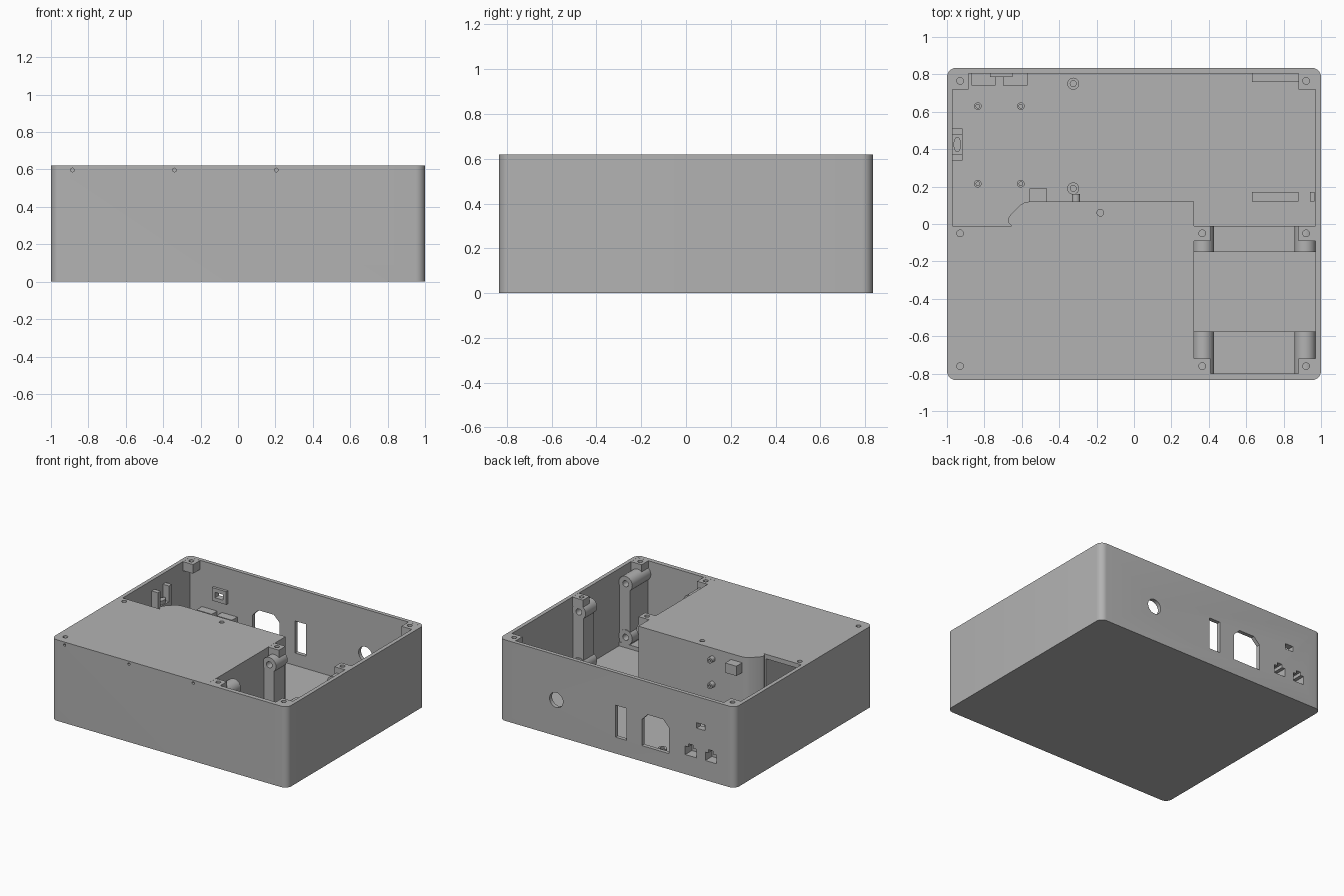
import bpy, bmesh, math

if "Cube" in bpy.data.objects:
    bpy.data.objects.remove(bpy.data.objects["Cube"])

H = 0.62       # case height
FLOOR = 0.03   # floor thickness
grey = bpy.data.materials.new("plain_grey")
grey.diffuse_color = (0.45, 0.45, 0.45, 1)
grey.use_nodes = True
grey.node_tree.nodes["Principled BSDF"].inputs["Base Color"].default_value = grey.diffuse_color


def prism(name, pts, a, b, axis="z"):
    """Extrude a closed outline from a to b along an axis."""
    def place(p, d):
        return {"z": (p[0], p[1], d), "y": (p[0], d, p[1]), "x": (d, p[0], p[1])}[axis]
    bm = bmesh.new()
    lo = [bm.verts.new(place(p, a)) for p in pts]
    hi = [bm.verts.new(place(p, b)) for p in pts]
    bm.faces.new(lo)
    bm.faces.new(hi)
    for i in range(len(pts)):
        j = (i + 1) % len(pts)
        bm.faces.new((lo[i], lo[j], hi[j], hi[i]))
    bmesh.ops.recalc_face_normals(bm, faces=bm.faces)
    me = bpy.data.meshes.new(name)
    bm.to_mesh(me)
    bm.free()
    me.materials.append(grey)
    ob = bpy.data.objects.new(name, me)
    bpy.context.collection.objects.link(ob)
    return ob


def box(name, x0, x1, y0, y1, z0, z1):
    return prism(name, [(x0, y0), (x1, y0), (x1, y1), (x0, y1)], z0, z1)


def circle(u, v, r, n=24):
    return [(u + r * math.cos(2 * math.pi * i / n), v + r * math.sin(2 * math.pi * i / n)) for i in range(n)]


def rounded(w, d, r, n=8):
    pts = []
    for k, (sx, sy) in enumerate([(1, 1), (-1, 1), (-1, -1), (1, -1)]):
        for i in range(n + 1):
            t = math.pi / 2 * (k + i / n)
            pts.append((sx * (w - r) + r * math.cos(t), sy * (d - r) + r * math.sin(t)))
    return pts


def cut(cutter, *targets):
    """Subtract a cutter from each target, then remove it."""
    for ob in targets:
        m = ob.modifiers.new("cut", "BOOLEAN")
        m.operation, m.solver, m.object = "DIFFERENCE", "EXACT", cutter
        bpy.context.view_layer.update()
        dg = bpy.context.evaluated_depsgraph_get()
        me = bpy.data.meshes.new_from_object(ob.evaluated_get(dg))
        ob.modifiers.clear()
        ob.data = me
    bpy.data.objects.remove(cutter)


# Case body with the raised covered section left standing
case = prism("case_body", rounded(1, 0.835, 0.05), 0, H)
cavity = [(-0.97, 0.805), (-0.97, -0.01), (-0.655, -0.01), (-0.672, 0.008), (-0.672, 0.03),
          (-0.66, 0.05), (-0.61, 0.10), (-0.59, 0.113), (-0.56, 0.12), (0.32, 0.12),
          (0.32, -0.80), (0.97, -0.80), (0.97, 0.805)]
cut(prism("cutter", cavity, FLOOR, H + 0.1), case)
# Space below the cover plate
cut(box("cutter", -0.97, -0.67, -0.80, 0.0, FLOOR + 0.001, 0.585), case)

# Screw blocks in the corners of the open areas
blocks = []
for x0, x1, y0, y1 in [(-0.975, -0.885, 0.72, 0.81), (0.88, 0.975, 0.72, 0.81), (0.88, 0.975, -0.09, -0.01),
                       (0.88, 0.975, -0.805, -0.72), (0.315, 0.41, -0.09, -0.01), (0.315, 0.41, -0.805, -0.72)]:
    blocks.append(box("screw_block", x0, x1, y0, y1, 0.55, H - 0.0005))

# Vertical screw holes
for x, y in [(-0.93, 0.765), (0.92, 0.765), (0.92, -0.05), (0.92, -0.76), (0.365, -0.05), (0.365, -0.76)]:
    near = [b for b in blocks if all(abs(sum(v.co[i] for v in b.data.vertices) / len(b.data.vertices) - p) < 0.09
                                     for i, p in enumerate((x, y)))]
    cut(prism("cutter", circle(x, y, 0.018, 16), 0.57, 0.7), *near)
for x, y in [(-0.93, -0.05), (-0.93, -0.76), (-0.18, 0.06)]:
    cut(prism("cutter", circle(x, y, 0.018, 16), 0.57, 0.7), case)
# Small holes along the front
for x in (-0.885, -0.34, 0.205):
    cut(prism("cutter", circle(x, 0.597, 0.01, 12), -0.9, -0.81, "y"), case)

# Network jack housings and small port plate inside the back wall
jacks = [box("jack_housing", x - 0.065, x + 0.065, 0.74, 0.806, 0.12, 0.27) for x in (-0.805, -0.635)]
port = box("port_plate", -0.77, -0.65, 0.785, 0.806, 0.35, 0.45)

# Back wall openings
for jack, x in zip(jacks, (-0.795, -0.625)):
    outline = [(x - 0.047, 0.15), (x + 0.047, 0.15), (x + 0.047, 0.215), (x + 0.02, 0.215),
               (x + 0.02, 0.24), (x - 0.02, 0.24), (x - 0.02, 0.215), (x - 0.047, 0.215)]
    cut(prism("cutter", outline, 0.755, 0.9, "y"), case, jack)
cut(box("cutter", -0.745, -0.675, 0.75, 0.9, 0.378, 0.42), case, port)
cut(prism("cutter", circle(0.515, 0.275, 0.057, 32), 0.75, 0.9, "y"), case)
cut(box("cutter", -0.08, 0.012, 0.75, 0.9, 0.125, 0.37), case)
inlet = [(-0.44, 0.12), (-0.21, 0.12), (-0.21, 0.32), (-0.26, 0.37), (-0.39, 0.37), (-0.44, 0.32)]
cut(prism("cutter", inlet, 0.75, 0.9, "y"), case)

# Mounting posts with horizontal bosses in the side bay
for y0, y1 in [(-0.15, -0.01), (-0.802, -0.575)]:
    box("bay_ridge", 0.318, 0.972, y0, y1, 0.02, 0.06)
    for x, edge0, edge1 in [(0.37, 0.318, 0.405), (0.915, 0.88, 0.972)]:
        post = box("mount_post", edge0, edge1, y0 + 0.005, y1 - 0.005, 0.02, 0.52)
        for z in (0.52, 0.11):
            boss = prism("mount_boss", circle(x, z, 0.057), y0, y1, "y")
            cut(prism("cutter", circle(x, z, 0.024, 16), y0 - 0.1, y1 + 0.1, "y"), boss, post)

# Board standoffs on the floor
for x, y, r in [(-0.835, 0.63, 0.02), (-0.605, 0.63, 0.02), (-0.835, 0.215, 0.02), (-0.605, 0.215, 0.02),
                (-0.325, 0.75, 0.032), (-0.325, 0.19, 0.032)]:
    standoff = prism("standoff", circle(x, y, r), 0.02, 0.10)
    cut(prism("cutter", circle(x, y, r * 0.5, 16), 0.05, 0.2), standoff)

# Pegs and bracket on the inner wall
for z in (0.54, 0.345):
    peg = prism("wall_peg", circle(-0.31, z, 0.022), 0.115, 0.16, "y")
    cut(prism("cutter", circle(-0.31, z, 0.01, 12), 0.14, 0.2, "y"), peg)
box("wall_bracket", -0.56, -0.465, 0.115, 0.19, 0.50, 0.575)

# Clip on the left wall
for y in (0.34, 0.475):
    box("clip_prong", -0.975, -0.918, y, y + 0.035, 0.38, 0.54)
box("clip_base", -0.975, -0.918, 0.36, 0.49, 0.36, 0.42)
prism("clip_button", [(-0.945 + 0.5 * (u + 0.0), 0.425 + v) for u, v in circle(0, 0, 0.04)], 0.40, 0.45)

# Low rails on the floor at the right
box("floor_rail", 0.63, 0.88, 0.12, 0.17, 0.02, 0.07)
box("floor_rail_end", 0.94, 0.965, 0.12, 0.17, 0.02, 0.07)
box("back_rail", 0.63, 0.88, 0.76, 0.807, 0.02, 0.07)

# Smooth the round parts and keep the edges sharp
for ob in bpy.context.scene.objects:
    ob.select_set(True)
bpy.context.view_layer.objects.active = case
bpy.ops.object.shade_smooth_by_angle(angle=math.radians(30))
